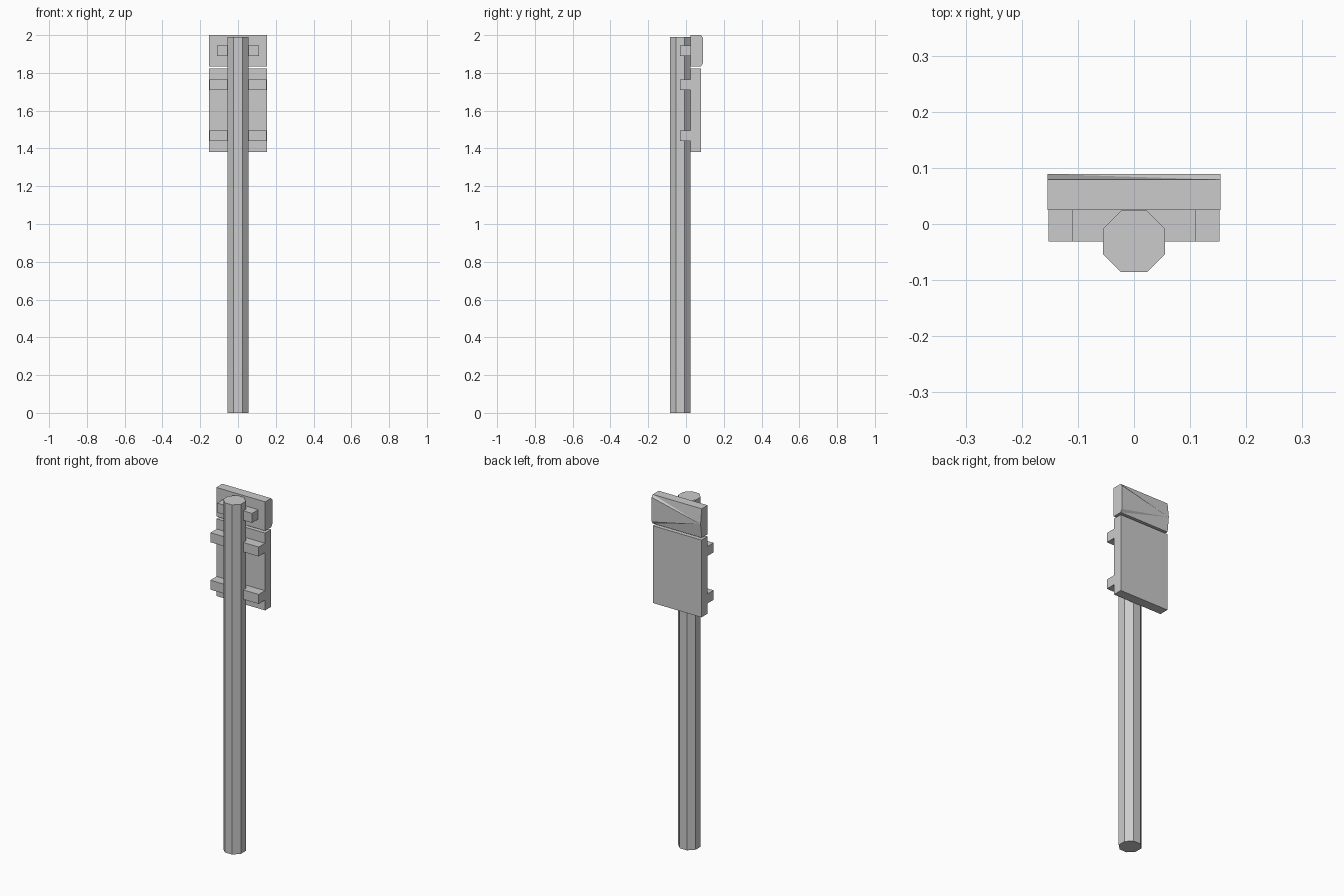
import bpy, bmesh
from math import radians

if "Cube" in bpy.data.objects:
    bpy.data.objects.remove(bpy.data.objects["Cube"])


def make_object(name, bm):
    bmesh.ops.recalc_face_normals(bm, faces=bm.faces[:])
    mesh = bpy.data.meshes.new(name)
    bm.to_mesh(mesh)
    bm.free()
    obj = bpy.data.objects.new(name, mesh)
    bpy.context.collection.objects.link(obj)
    return obj


def box(name, half_x, y0, y1, z0, z1):
    bm = bmesh.new()
    bmesh.ops.create_cube(bm, size=1)
    for v in bm.verts:
        v.co.x *= 2 * half_x
        v.co.y = y1 if v.co.y > 0 else y0
        v.co.z = z1 if v.co.z > 0 else z0
    return make_object(name, bm)


FRONT, BACK, BULGE = 0.025, 0.079, 0.089
POST_Y = -0.031

# Octagonal post with flats facing the axes
bpy.ops.mesh.primitive_cylinder_add(vertices=8, radius=0.0595, depth=1.99,
                                    location=(0, POST_Y, 0.995),
                                    rotation=(0, 0, radians(22.5)))
bpy.context.object.name = "post"

# Crossbars running through the post and holding the boards
for name, half_x, z in (("top_crossbar", 0.11, 1.917),
                        ("middle_crossbar", 0.152, 1.737),
                        ("lower_crossbar", 0.152, 1.467)):
    box(name, half_x, POST_Y, FRONT, z - 0.027, z + 0.027)

# Large lower board
box("lower_board", 0.153, FRONT, BACK, 1.382, 1.822)

# Top board: its back has a raised wedge tapering to a point at -x
bm = bmesh.new()
W, Z0, Z1 = 0.154, 1.835, 2.0
ring = lambda x, pts: [bm.verts.new((x, y, z)) for y, z in pts]
a = ring(W, [(FRONT, Z0), (FRONT, Z1), (BACK, Z1),
             (BULGE, 1.987), (BULGE, 1.85), (BACK, Z0)])
b = ring(-W, [(FRONT, Z0), (FRONT, Z1), (BACK, Z1),
              (BULGE, 1.917), (BACK, Z0)])
for face in (a, b,
             (a[0], a[1], b[1], b[0]),      # front
             (a[1], a[2], b[2], b[1]),      # top
             (a[0], a[5], b[4], b[0]),      # bottom
             (a[2], a[3], b[3]), (a[2], b[3], b[2]),
             (a[3], a[4], b[3]),
             (a[4], a[5], b[3]), (a[5], b[4], b[3])):
    bm.faces.new(face)
make_object("top_board", bm)
